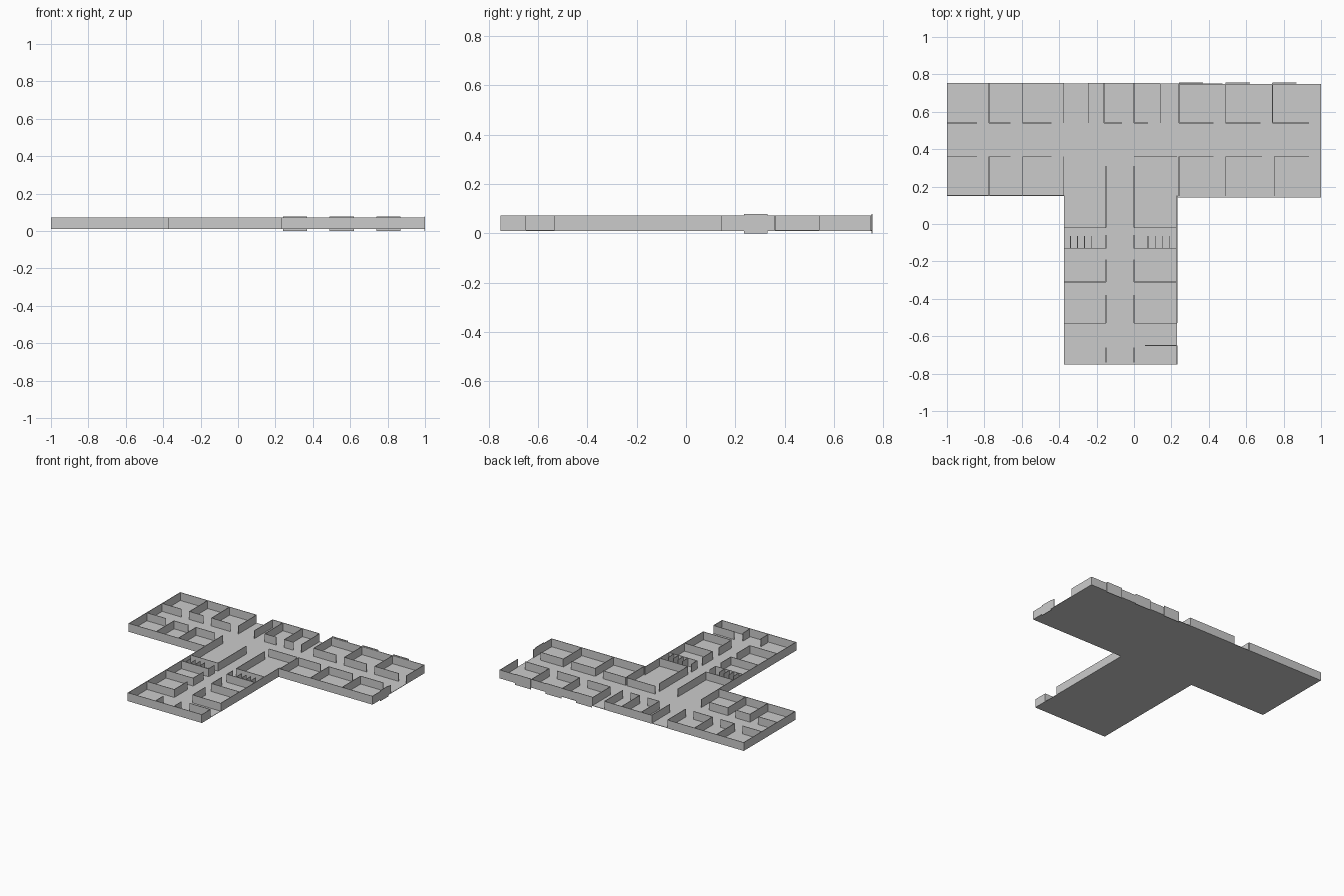
import bpy, bmesh

if "Cube" in bpy.data.objects:
    bpy.data.objects.remove(bpy.data.objects["Cube"])

Z0, Z1, T = 0.01, 0.072, 0.004


def box(bm, x0, x1, y0, y1, z0, z1):
    m = bmesh.ops.create_cube(bm, size=1)
    for v in m["verts"]:
        v.co = ((x0 + x1) / 2 + v.co.x * (x1 - x0),
                (y0 + y1) / 2 + v.co.y * (y1 - y0),
                (z0 + z1) / 2 + v.co.z * (z1 - z0))


def finish(bm, name):
    me = bpy.data.meshes.new(name)
    bm.to_mesh(me)
    bm.free()
    bpy.context.collection.objects.link(bpy.data.objects.new(name, me))


def walls(name, along_x=(), along_y=(), z0=Z0, z1=Z1):
    """along_x: (y, x0, x1) runs; along_y: (x, y0, y1) runs."""
    bm = bmesh.new()
    for y, a, b in along_x:
        box(bm, a, b, y - T / 2, y + T / 2, z0, z1)
    for x, a, b in along_y:
        box(bm, x - T / 2, x + T / 2, a, b, z0, z1)
    finish(bm, name)


# T-shaped floor slab
bm = bmesh.new()
outline = [(-1, .153), (-.375, .153), (-.375, -.752), (.23, -.752),
           (.23, .143), (1, .143), (1, .745), (.24, .752), (-1, .752)]
face = bm.faces.new([bm.verts.new((x, y, Z0)) for x, y in outline])
ext = bmesh.ops.extrude_face_region(bm, geom=[face])
for v in ext["geom"]:
    if isinstance(v, bmesh.types.BMVert):
        v.co.z = Z0 + .003
bmesh.ops.recalc_face_normals(bm, faces=bm.faces)
finish(bm, "floor")

# Outer walls, leaving the hall end and entrances open
walls("outer_walls",
      [(.752, -1, -.375), (.752, -.245, .14), (.747, .24, 1),
       (.153, -1, -.375), (.143, .23, 1), (-.75, -.375, .23)],
      [(-.998, .153, .752), (.998, .54, .747), (.998, .143, .36),
       (-.373, -.75, .153), (.23, -.75, -.65), (.23, -.53, .153)])

# Room dividers in the two wings
walls("back_room_dividers", [], [(x, .54, .75) for x in
      (-.775, -.595, -.375, -.245, -.16, 0, .14, .24, .49, .74)])
walls("front_room_dividers", [], [(x, .15, .36) for x in
      (-.775, -.595, -.375, .24, .49, .75)])

# Hall walls, each room leaving a doorway
DOOR = .065
back = [(-1, -.775), (-.775, -.595), (-.595, -.375), (-.16, 0),
        (0, .14), (.24, .49), (.49, .74), (.74, 1)]
front = [(-1, -.775), (-.775, -.595), (-.595, -.375),
         (.24, .49), (.49, .75), (.75, 1)]
walls("hall_walls",
      [(.54, a, b - DOOR) for a, b in back] +
      [(.36, a, b - DOOR) for a, b in front] + [(.36, 0, .23)])

# Stem corridor and its rooms
walls("stem_dividers",
      [(y, -.375, -.15) for y in (-.02, -.13, -.31, -.53)] +
      [(y, 0, .23) for y in (-.02, -.13, -.31, -.53)] + [(-.65, .06, .23)])
walls("stem_corridor_walls", [],
      [(x, a, b) for x in (-.15, 0)
       for a, b in ((-.02, .31), (-.13, -.06), (-.31, -.19), (-.53, -.38), (-.74, -.66))])

# Washroom stalls
walls("stall_partitions", [],
      [(s + i * .038, -.13, -.065) for s in (-.34, .075) for i in range(4)])

# Slightly taller window panels in the right wing
walls("window_panels", [(.754, x, x + .13) for x in (.24, .49, .74)],
      [(.998, .235, .33)], 0, .078)
